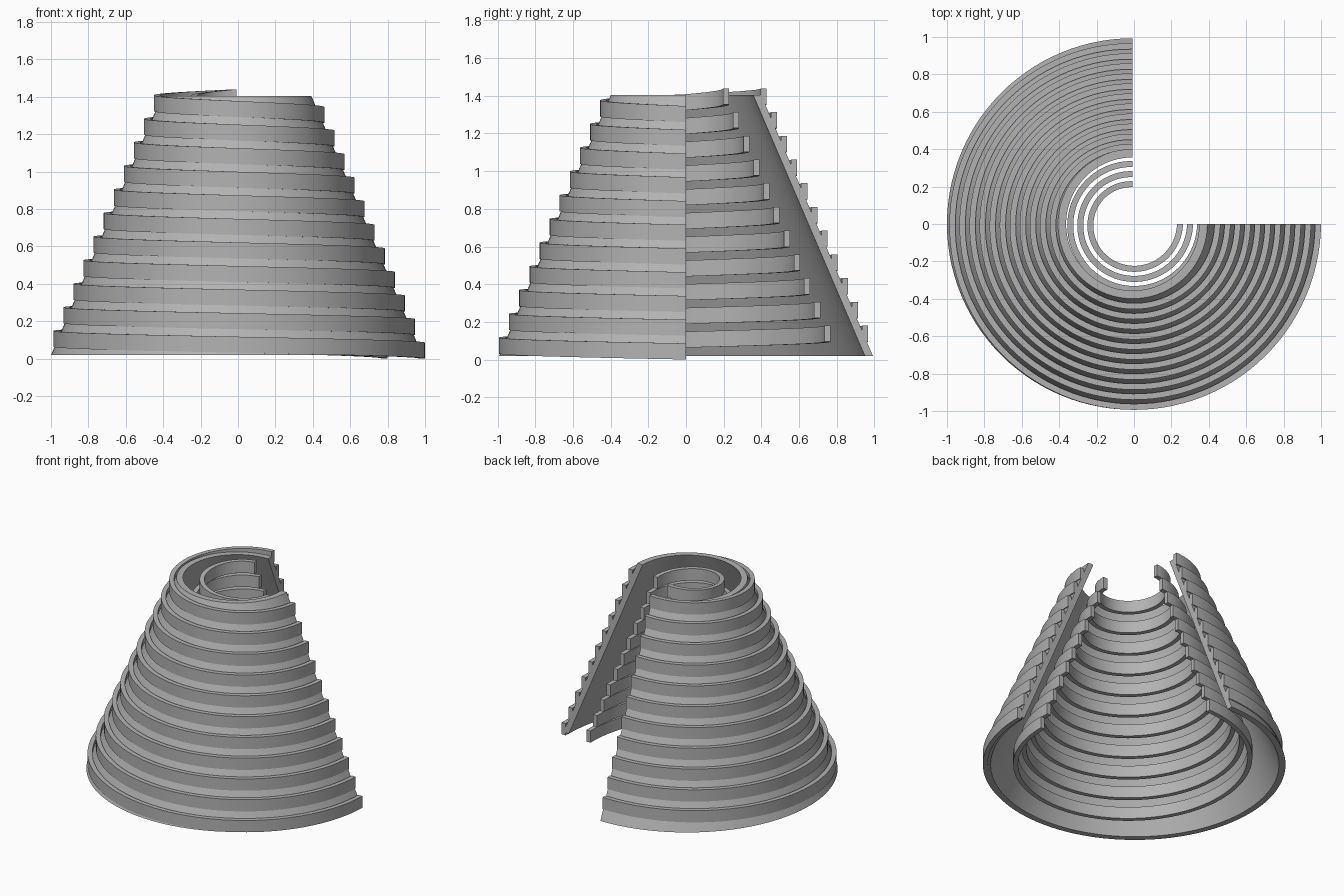
import bpy, bmesh, math

cube = bpy.data.objects.get("Cube")
if cube:
    bpy.data.objects.remove(cube, do_unlink=True)

AXIS_X = -0.007        # the axis sits slightly off the bounding centre
SPAN = 0.75            # three quarters of each turn remain
STEPS = 84             # divisions over that span
TURNS = 11
PITCH, TAPER = 0.126, 0.0538
RIB_H, RIB_W = 0.0855, 0.032

grey = bpy.data.materials.new("plain_grey")
grey.use_nodes = True
grey.diffuse_color = (0.45, 0.45, 0.45, 1)
grey.node_tree.nodes["Principled BSDF"].inputs["Base Color"].default_value = grey.diffuse_color


def sweep(bm, section, start):
    """Sweep a closed (radius, height) section clockwise round the axis, with end caps."""
    rings = []
    for i in range(STEPS + 1):
        t = start + SPAN * i / STEPS
        a = -2 * math.pi * t
        rings.append([bm.verts.new((AXIS_X + r * math.cos(a), r * math.sin(a), z))
                      for r, z in section(t)])
    n = len(rings[0])
    for p, q in zip(rings, rings[1:]):
        for k in range(n):
            m = (k + 1) % n
            bm.faces.new((p[k], p[m], q[m], q[k]))
    bm.faces.new(rings[0])
    bm.faces.new(rings[-1][::-1])


def finish(name, bm):
    bmesh.ops.recalc_face_normals(bm, faces=bm.faces[:])
    mesh = bpy.data.meshes.new(name)
    bm.to_mesh(mesh)
    bm.free()
    mesh.materials.append(grey)
    obj = bpy.data.objects.new(name, mesh)
    bpy.context.collection.objects.link(obj)
    bpy.ops.object.select_all(action='DESELECT')
    obj.select_set(True)
    bpy.context.view_layer.objects.active = obj
    bpy.ops.object.shade_smooth_by_angle(angle=math.radians(30))


def helix(name, base_radius):
    """Tapering spiral of square-edged ribs, one piece for each cut turn."""
    def section(t):
        r, z = base_radius - TAPER * t, PITCH * t
        return [(r, z), (r, z + RIB_H), (r - RIB_W, z + RIB_H), (r - RIB_W, z)]
    bm = bmesh.new()
    for turn in range(TURNS):
        sweep(bm, section, turn)
    finish(name, bm)


# Conical wall, open at both ends
shell = bmesh.new()
sweep(shell, lambda t: [(0.993, 0.018), (0.399, 1.405), (0.356, 1.405), (0.95, 0.018)], 0)
finish("cone_shell", shell)

# Spiral thread on the wall, and the free spiral inside it
helix("outer_thread", 1.007)
helix("inner_spiral", 0.807)
